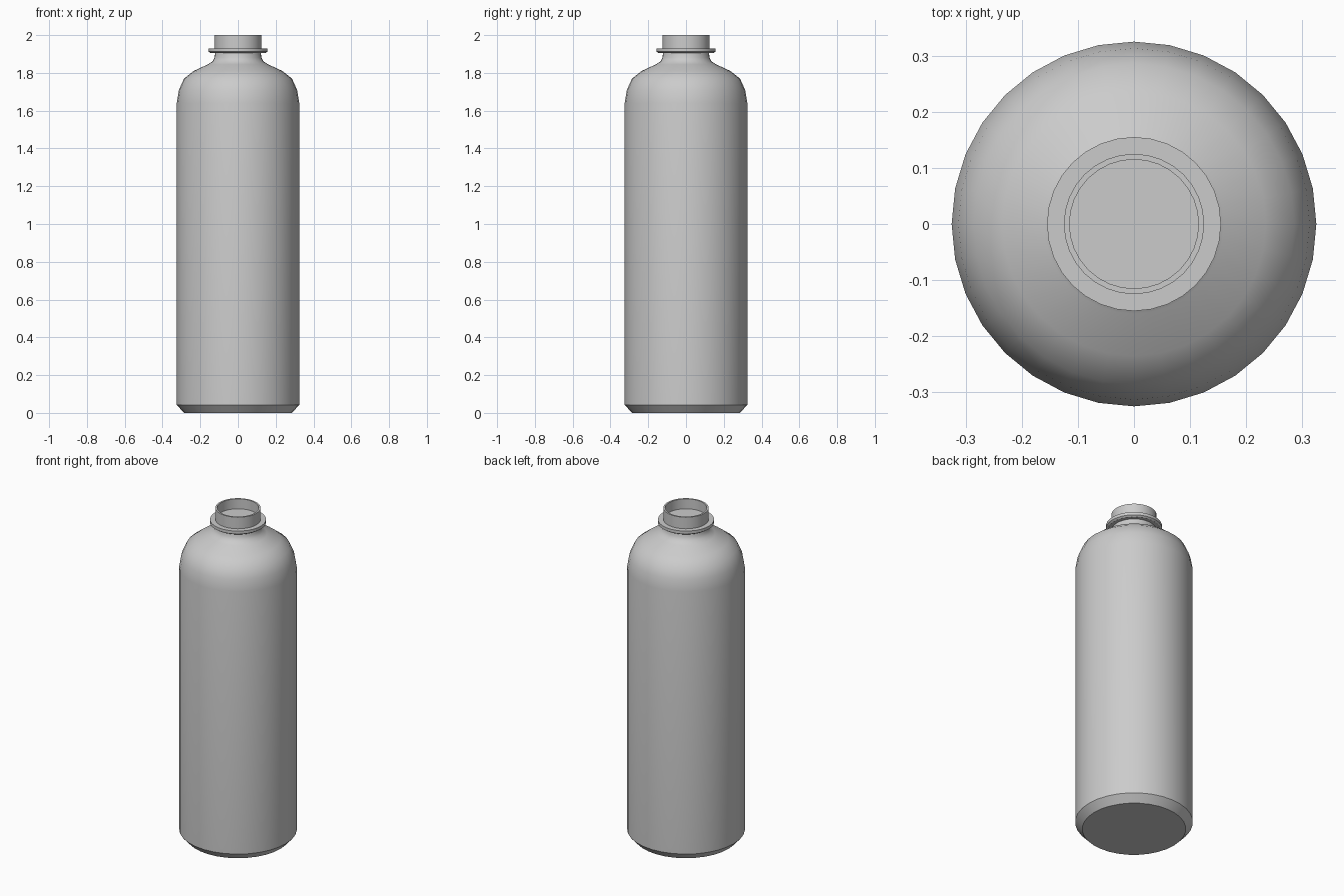
import bpy, bmesh, math

if "Cube" in bpy.data.objects:
    bpy.data.objects.remove(bpy.data.objects["Cube"])

SIDES = 32

def lathe(name, profile):
    """Revolve (radius, z) points about z; both ends are closed with flat discs."""
    bm = bmesh.new()
    rings = []
    for r, z in profile:
        rings.append([bm.verts.new((r * math.cos(2 * math.pi * i / SIDES),
                                    r * math.sin(2 * math.pi * i / SIDES), z))
                      for i in range(SIDES)])
    for a, b in zip(rings, rings[1:]):
        for i in range(SIDES):
            j = (i + 1) % SIDES
            bm.faces.new((a[i], a[j], b[j], b[i]))
    bm.faces.new(list(reversed(rings[0])))
    bm.faces.new(rings[-1])
    mesh = bpy.data.meshes.new(name)
    bm.to_mesh(mesh)
    bm.free()
    ob = bpy.data.objects.new(name, mesh)
    bpy.context.collection.objects.link(ob)
    bpy.context.view_layer.objects.active = ob
    ob.select_set(True)
    bpy.ops.object.shade_smooth_by_angle(angle=math.radians(35))
    ob.select_set(False)
    return ob

base = [(0.286, 0.0), (0.325, 0.043)]
shoulder = [(0.325, 1.64), (0.313, 1.71), (0.286, 1.77), (0.235, 1.81), (0.16, 1.845)]
neck = [(0.136, 1.86), (0.125, 1.88), (0.122, 1.905)]
collar = [(0.145, 1.905), (0.155, 1.912), (0.155, 1.93), (0.125, 1.93)]
mouth = [(0.125, 2.0), (0.115, 2.0), (0.115, 1.94)]  # rim and recessed floor

lathe("bottle", base + shoulder + neck + collar + mouth)
